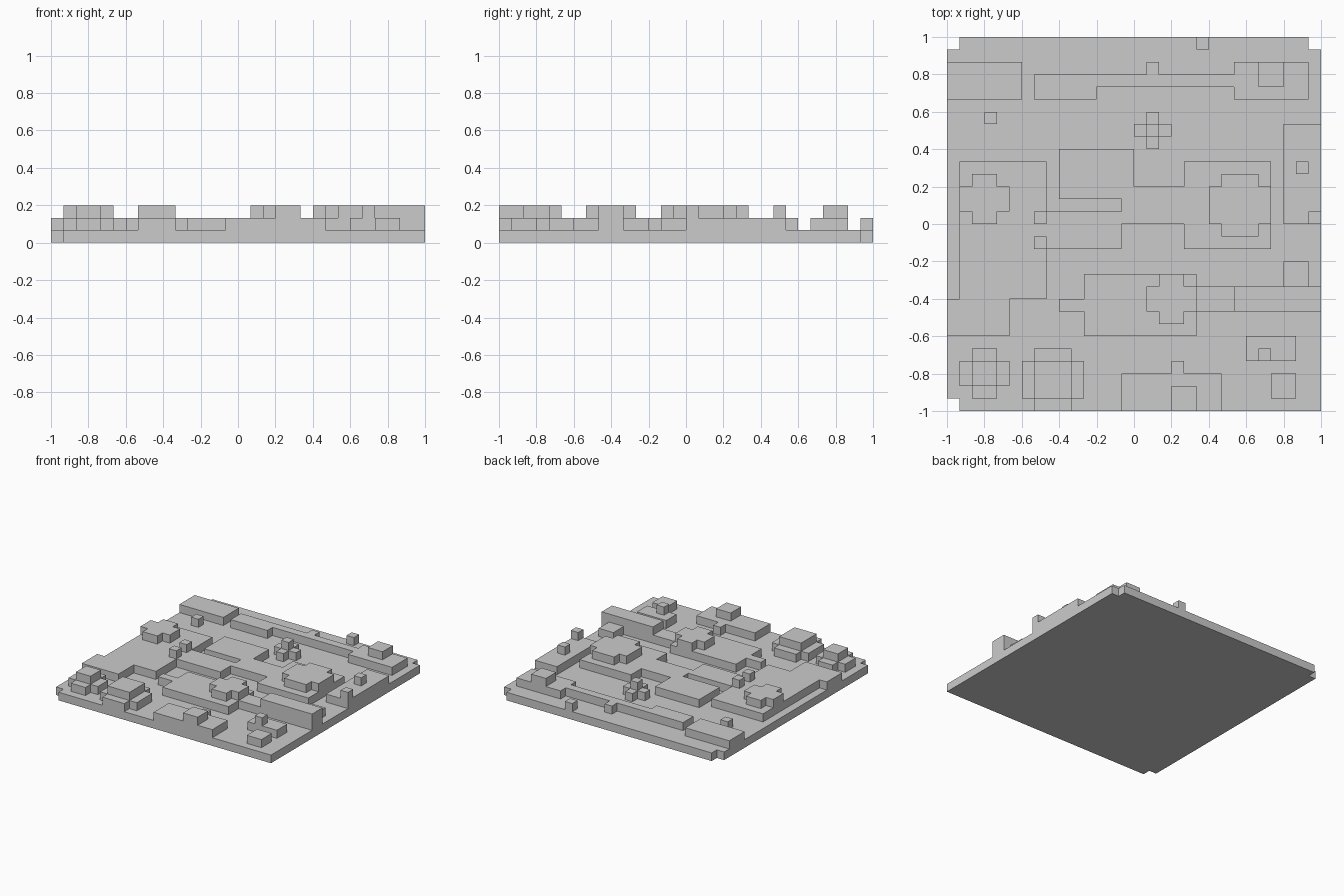
import bpy, bmesh, math

if "Cube" in bpy.data.objects:
    bpy.data.objects.remove(bpy.data.objects["Cube"])

U = 2 / 30  # one grid cell; the board is 30 x 30 cells and three layers high


def slab(name, layer, *rects, cut=()):
    """One-layer block covering the union of cell rectangles (x0, y0, x1, y1)."""
    cells = {(i, j) for x0, y0, x1, y1 in rects
             for i in range(x0, x1) for j in range(y0, y1)} - set(cut)
    bm = bmesh.new()
    for i, j in cells:
        corners = [(i, j), (i + 1, j), (i + 1, j + 1), (i, j + 1)]
        bm.faces.new([bm.verts.new((x * U - 1, y * U - 1, layer * U)) for x, y in corners])
    bmesh.ops.remove_doubles(bm, verts=bm.verts, dist=1e-4)
    top = bmesh.ops.extrude_face_region(bm, geom=bm.faces[:])["geom"]
    bmesh.ops.translate(bm, vec=(0, 0, U),
                        verts=[v for v in top if isinstance(v, bmesh.types.BMVert)])
    bmesh.ops.recalc_face_normals(bm, faces=bm.faces)
    bmesh.ops.dissolve_limit(bm, angle_limit=math.radians(1), verts=bm.verts, edges=bm.edges)
    mesh = bpy.data.meshes.new(name)
    bm.to_mesh(mesh)
    bm.free()
    bpy.context.collection.objects.link(bpy.data.objects.new(name, mesh))


# Ground plate with three notched corners
slab("ground", 0, (0, 0, 30, 30), cut=[(0, 0), (0, 29), (29, 29)])

# Main plateau: left field, bridge, centre and right field
slab("plateau", 1, (1, 9, 8, 20), (0, 6, 5, 9), (8, 13, 14, 16), (9, 17, 15, 21),
     (14, 15, 19, 18), (19, 13, 26, 20))
slab("left_mound", 2, (1, 16, 5, 18), (2, 15, 4, 19))
slab("right_mound", 2, (21, 15, 26, 18), (22, 14, 25, 19))
for n, j in enumerate((13, 15)):
    slab(f"bridge_post_{n + 1}", 2, (7, j, 8, j + 1))

# South terrace with mound and wall running to the right edge
slab("south_terrace", 1, (11, 6, 20, 11), (9, 8, 11, 9), (20, 8, 30, 10))
slab("south_mound", 2, (16, 8, 20, 10), (17, 7, 19, 11))
slab("wall_top", 2, (23, 8, 30, 10))
slab("wall_step", 1, (27, 10, 29, 12))

# East terrace and its posts
slab("east_terrace", 1, (27, 15, 30, 23))
slab("east_post", 2, (28, 19, 29, 20))
slab("east_edge_post", 2, (29, 15, 30, 16))

# North terraces
slab("north_west_terrace", 1, (0, 25, 6, 28))
slab("north_terrace", 1, (7, 25, 12, 27), (12, 26, 23, 27), (23, 25, 29, 28), (16, 27, 17, 28))
slab("north_block", 2, (25, 26, 27, 28))
slab("north_stone", 1, (20, 29, 21, 30))
slab("west_stone", 1, (3, 23, 4, 24))

# Cross-shaped shrub
slab("shrub_base", 1, (15, 22, 18, 23), (16, 21, 17, 24))
slab("shrub_top", 2, (16, 22, 17, 23))

# Front row of stepped blocks
slab("corner_cross", 1, (1, 2, 5, 4), (2, 1, 4, 5))
slab("corner_cross_top", 2, (2, 2, 4, 4))
slab("front_cross", 1, (6, 1, 11, 4), (7, 0, 10, 5))
slab("front_cross_top", 2, (7, 1, 10, 4))
slab("front_terrace", 1, (14, 0, 22, 3), (18, 3, 19, 4))
slab("front_terrace_top", 2, (18, 0, 20, 2))
slab("front_block", 1, (26, 1, 28, 3))
slab("front_right_block", 1, (24, 4, 28, 6))
slab("front_right_post", 2, (25, 4, 26, 5))
